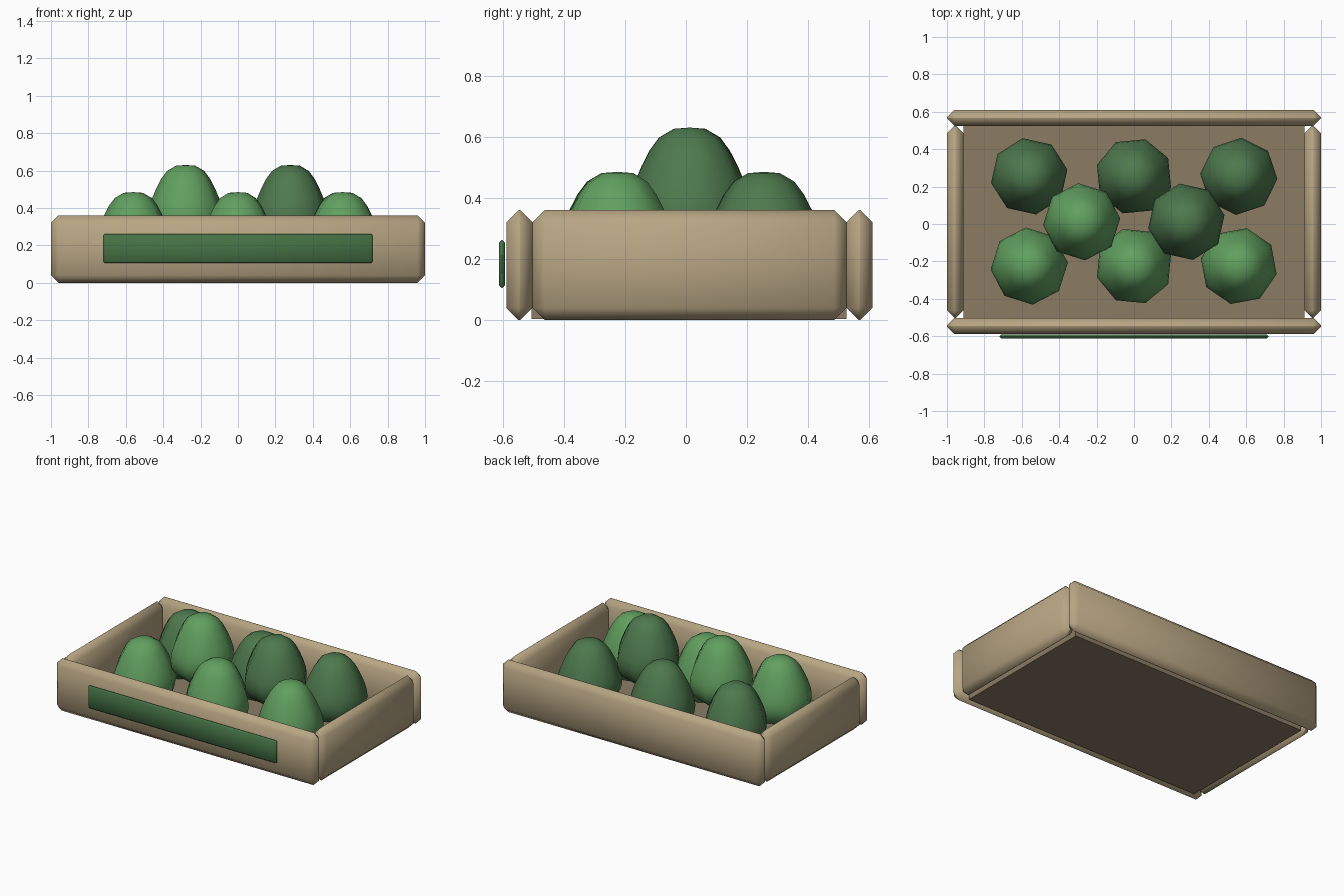
import bpy, bmesh, math

cube = bpy.data.objects.get("Cube")
if cube:
    bpy.data.objects.remove(cube, do_unlink=True)


def material(name, rgb):
    m = bpy.data.materials.new(name)
    m.use_nodes = True
    m.diffuse_color = (*rgb, 1)
    bsdf = m.node_tree.nodes["Principled BSDF"]
    bsdf.inputs["Base Color"].default_value = (*rgb, 1)
    bsdf.inputs["Roughness"].default_value = 0.8
    return m


WOOD = material("light wood", (0.48, 0.38, 0.23))
FLOOR = material("dark wood", (0.26, 0.20, 0.13))
LIGHT = material("light green", (0.12, 0.35, 0.115))
DARK = material("deep green", (0.075, 0.19, 0.075))
LABEL = material("label green", (0.06, 0.17, 0.06))


def add_object(name, bm, mat, angle):
    mesh = bpy.data.meshes.new(name)
    bmesh.ops.recalc_face_normals(bm, faces=bm.faces)
    bm.to_mesh(mesh)
    bm.free()
    mesh.materials.append(mat)
    ob = bpy.data.objects.new(name, mesh)
    bpy.context.collection.objects.link(ob)
    bpy.ops.object.select_all(action='DESELECT')
    ob.select_set(True)
    bpy.context.view_layer.objects.active = ob
    bpy.ops.object.shade_smooth_by_angle(angle=math.radians(angle))
    return ob


def board(name, x, y, z, mat, bevel=0.0):
    """Box spanning the given ranges, with chamfered edges."""
    bm = bmesh.new()
    bmesh.ops.create_cube(bm, size=1)
    for v in bm.verts:
        for i, (lo, hi) in enumerate((x, y, z)):
            v.co[i] = lo if v.co[i] < 0 else hi
    if bevel:
        bmesh.ops.bevel(bm, geom=bm.edges[:], offset=bevel, segments=1,
                        affect='EDGES', profile=0.5)
    return add_object(name, bm, mat, 50 if bevel else 30)


# Crate
HEIGHT = (0, 0.36)
board("floor_board", (-0.912, 0.912), (-0.505, 0.525), (0.003, 0.09), FLOOR)
board("front_board", (-1, 1), (-0.588, -0.502), HEIGHT, WOOD, 0.04)
board("back_board", (-1, 1), (0.525, 0.61), HEIGHT, WOOD, 0.04)
board("left_board", (0.912, 1), (-0.502, 0.525), HEIGHT, WOOD, 0.04)
board("right_board", (-1, -0.912), (-0.502, 0.525), HEIGHT, WOOD, 0.04)
board("front_label", (-0.72, 0.72), (-0.612, -0.592), (0.105, 0.262), LABEL, 0.009)

# Fruit profile: radius and depth below the tip
PROFILE = [(0.052, 0.004), (0.1, 0.032), (0.132, 0.075), (0.16, 0.13),
           (0.183, 0.185), (0.2, 0.24), (0.207, 0.29), (0.2, 0.34),
           (0.172, 0.39), (0.12, 0.43), (0.06, 0.45)]
SIDES = 8


def fruit(name, x, y, top, turn, mat):
    bm = bmesh.new()
    rings = []
    for r, d in PROFILE:
        ring = []
        for i in range(SIDES):
            a = math.radians(turn) + math.tau * i / SIDES
            ring.append(bm.verts.new((x + r * math.cos(a), y + r * math.sin(a), top - d)))
        rings.append(ring)
    for upper, lower in zip(rings, rings[1:]):
        for i in range(SIDES):
            j = (i + 1) % SIDES
            bm.faces.new((upper[i], lower[i], lower[j], upper[j]))
    for ring, z in ((rings[0], top), (rings[-1], top - 0.455)):
        tip = bm.verts.new((x, y, z))
        for i in range(SIDES):
            bm.faces.new((tip, ring[i], ring[(i + 1) % SIDES]))
    add_object(name, bm, mat, 60)


# Front and back rows, then the raised middle pair
for side, x, front_turn, back_turn in (("right", -0.56, 5, 10),
                                       ("middle", 0, 17, 28),
                                       ("left", 0.56, 33, 41)):
    fruit("front_fruit_" + side, x, -0.225, 0.485, front_turn, LIGHT)
    fruit("back_fruit_" + side, x, 0.255, 0.485, back_turn, DARK)
fruit("top_fruit_right", -0.28, 0.012, 0.63, 5, LIGHT)
fruit("top_fruit_left", 0.28, 0.012, 0.63, 10, DARK)
